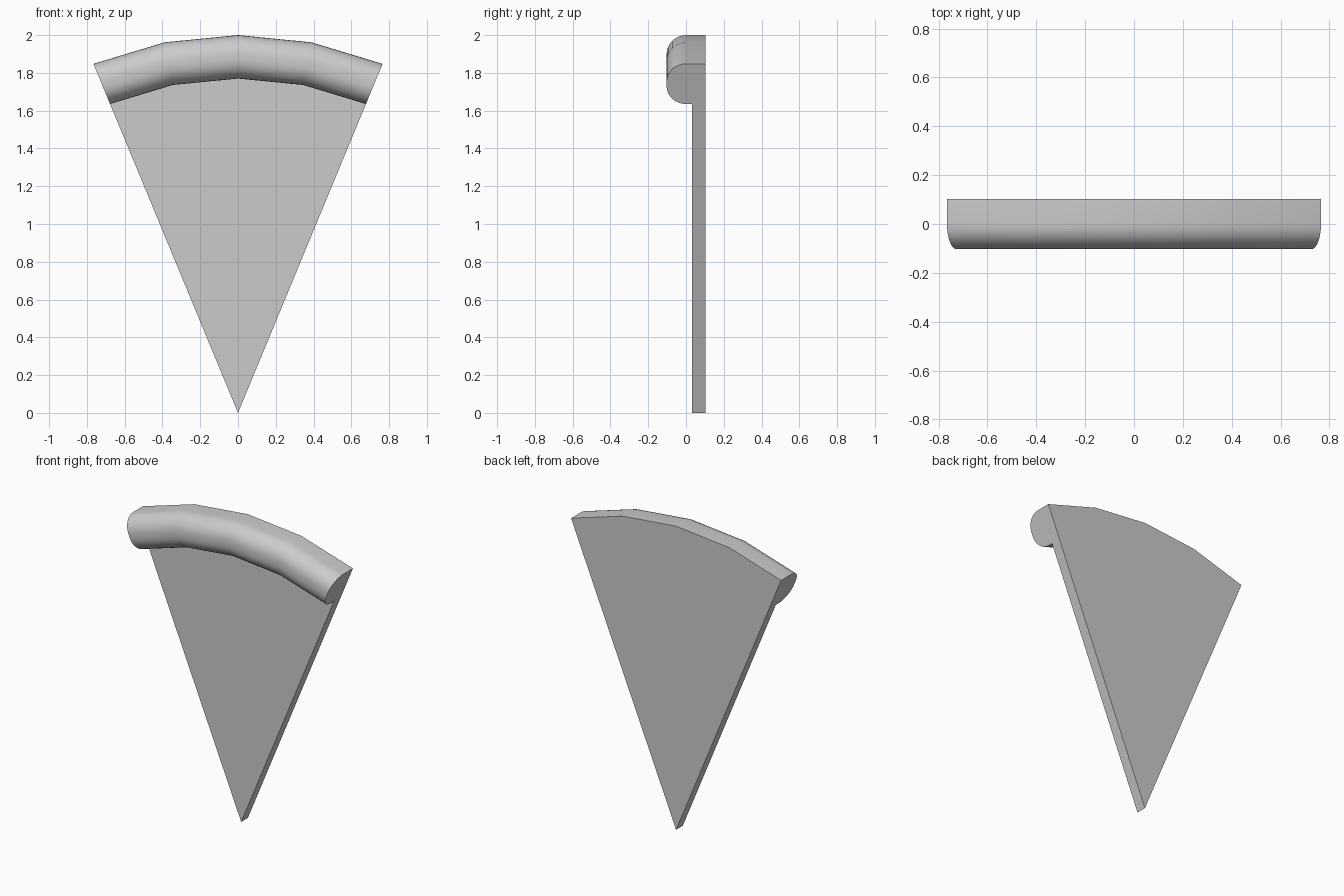
import bpy, bmesh
from math import sin, cos, pi, radians

cube = bpy.data.objects.get("Cube")
if cube:
    bpy.data.objects.remove(cube, do_unlink=True)

RADIUS, CRUST_INNER = 2.0, 1.77
BACK, SLAB_FRONT, ROUND = 0.103, 0.033, 0.103
HALF_ANGLE, SEGMENTS, ARC_STEPS = radians(22.5), 4, 8

grey = bpy.data.materials.new("light_grey")
grey.use_nodes = True
colour = (0.6, 0.6, 0.6, 1)
grey.diffuse_color = colour
grey.node_tree.nodes["Principled BSDF"].inputs["Base Color"].default_value = colour


def rounded_corner(centre_r, start):
    """Quarter circle in the (radius, depth) plane."""
    angles = [start + pi / 2 * i / ARC_STEPS for i in range(ARC_STEPS + 1)]
    return [(centre_r + ROUND * cos(a), -ROUND * sin(a)) for a in angles]


# Cross-section from tip to rim: flat slab, then the raised rounded crust
profile = [(0, BACK), (RADIUS, BACK)]
profile += rounded_corner(RADIUS - ROUND, 0)
profile += rounded_corner(CRUST_INNER + ROUND, pi / 2)
profile += [(CRUST_INNER, SLAB_FRONT), (0, SLAB_FRONT)]

# Sweep the section around the tip in straight facets
bm = bmesh.new()
rings = []
for s in range(SEGMENTS + 1):
    a = HALF_ANGLE * (2 * s / SEGMENTS - 1)
    rings.append([bm.verts.new((r * sin(a), y, r * cos(a))) for r, y in profile])
for near, far in zip(rings, rings[1:]):
    for i in range(len(profile) - 1):
        bm.faces.new((near[i], near[i + 1], far[i + 1], far[i]))

# Flat cut sides, then close up the tip
bm.faces.new(rings[0])
bm.faces.new(rings[-1])
bmesh.ops.remove_doubles(bm, verts=bm.verts, dist=1e-5)
bmesh.ops.recalc_face_normals(bm, faces=bm.faces)

mesh = bpy.data.meshes.new("wedge_slice")
bm.to_mesh(mesh)
bm.free()
mesh.materials.append(grey)
wedge = bpy.data.objects.new("wedge_slice", mesh)
bpy.context.collection.objects.link(wedge)

bpy.ops.object.select_all(action="DESELECT")
wedge.select_set(True)
bpy.context.view_layer.objects.active = wedge
bpy.ops.object.shade_smooth_by_angle(angle=radians(30))
